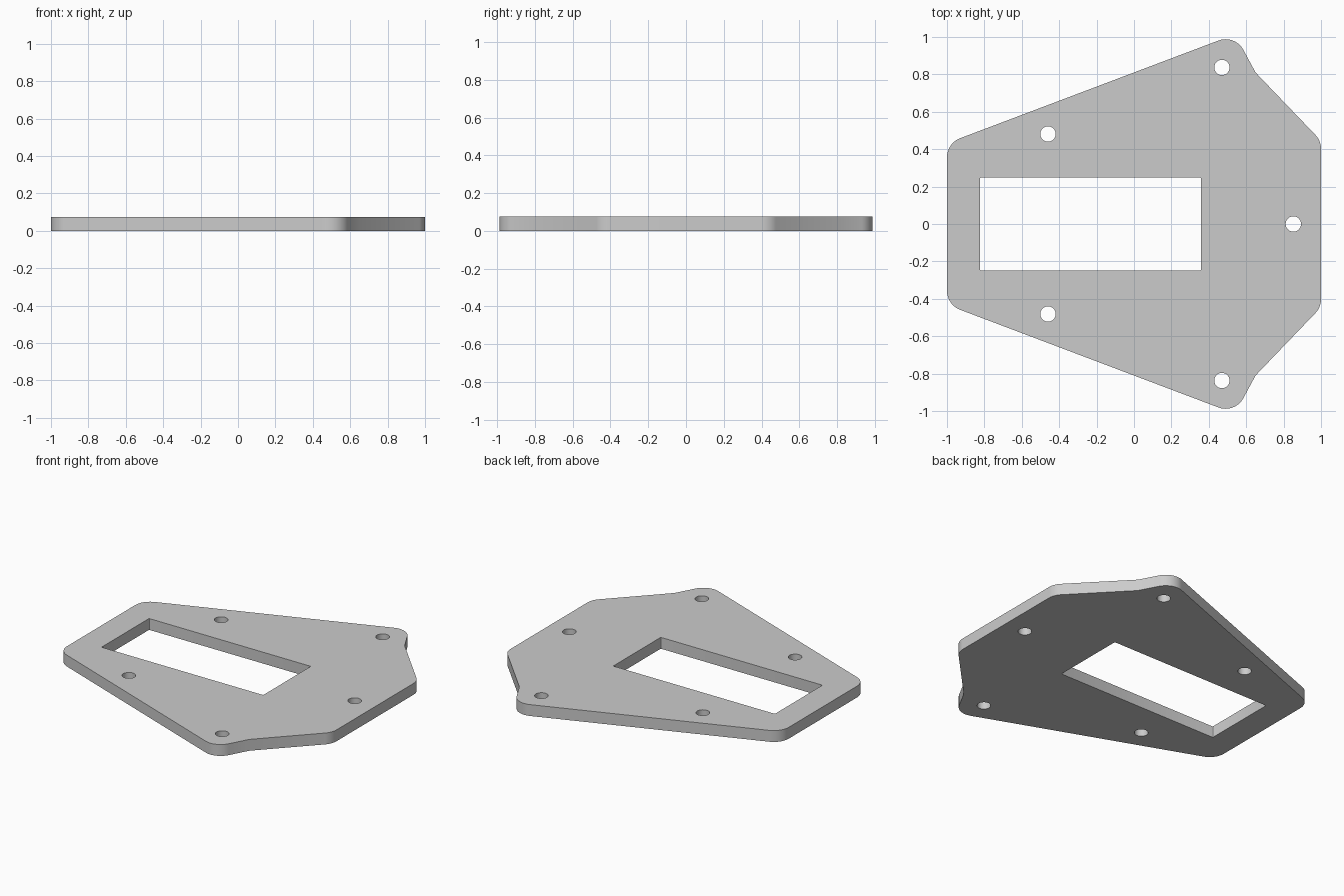
import bpy, bmesh, math
from mathutils import Vector

if "Cube" in bpy.data.objects:
    bpy.data.objects.remove(bpy.data.objects["Cube"])

THICK = 0.075


def fillet(corners, seg=12):
    """Round each (x, y, radius) corner of a closed polygon."""
    out = []
    for i, (x, y, r) in enumerate(corners):
        p = Vector((x, y))
        if r == 0:
            out.append(p)
            continue
        a = (Vector(corners[i - 1][:2]) - p).normalized()
        b = (Vector(corners[(i + 1) % len(corners)][:2]) - p).normalized()
        half = a.angle(b) / 2
        c = p + (a + b).normalized() * r / math.sin(half)
        t = r / math.tan(half)
        u, v = p + a * t - c, p + b * t - c
        sweep = math.pi - 2 * half
        for k in range(seg + 1):
            f = k / seg
            out.append(c + (u * math.sin((1 - f) * sweep) + v * math.sin(f * sweep)) / math.sin(sweep))
    return out


def circle(x, y, r=0.041, n=40):
    return [Vector((x + r * math.cos(2 * math.pi * k / n),
                    y + r * math.sin(2 * math.pi * k / n))) for k in range(n)]


# Outer outline: upper half, mirrored across y = 0
half = [(-1, 0.432, 0.11), (0.54, 1.0143, 0.108), (0.65, 0.81, 0), (1, 0.445, 0.11)]
outline = fillet(half + [(x, -y, r) for x, y, r in reversed(half)])

# Rectangular window
window = fillet([(-0.823, -0.248, 0.006), (0.358, -0.248, 0.006),
                 (0.358, 0.248, 0.006), (-0.823, 0.248, 0.006)], 3)

# Screw holes
holes = [circle(0.852, 0)]
for s in (1, -1):
    holes += [circle(0.47, 0.837 * s), circle(-0.46, 0.481 * s)]

# Fill the profile and extrude it into a plate
bm = bmesh.new()
edges = []
for loop in [outline, window] + holes:
    vs = [bm.verts.new((p.x, p.y, 0)) for p in loop]
    edges += [bm.edges.new((vs[i - 1], vs[i])) for i in range(len(vs))]
bmesh.ops.triangle_fill(bm, use_beauty=True, use_dissolve=False, edges=edges, normal=(0, 0, 1))
ext = bmesh.ops.extrude_face_region(bm, geom=bm.faces[:], use_keep_orig=True)
top = [g for g in ext["geom"] if isinstance(g, bmesh.types.BMVert)]
bmesh.ops.translate(bm, verts=top, vec=(0, 0, THICK))
bmesh.ops.recalc_face_normals(bm, faces=bm.faces[:])
mesh = bpy.data.meshes.new("mounting_plate")
bm.to_mesh(mesh)
bm.free()

plate = bpy.data.objects.new("mounting_plate", mesh)
bpy.context.collection.objects.link(plate)
bpy.context.view_layer.objects.active = plate
plate.select_set(True)
bpy.ops.object.shade_smooth_by_angle(angle=math.radians(30))
